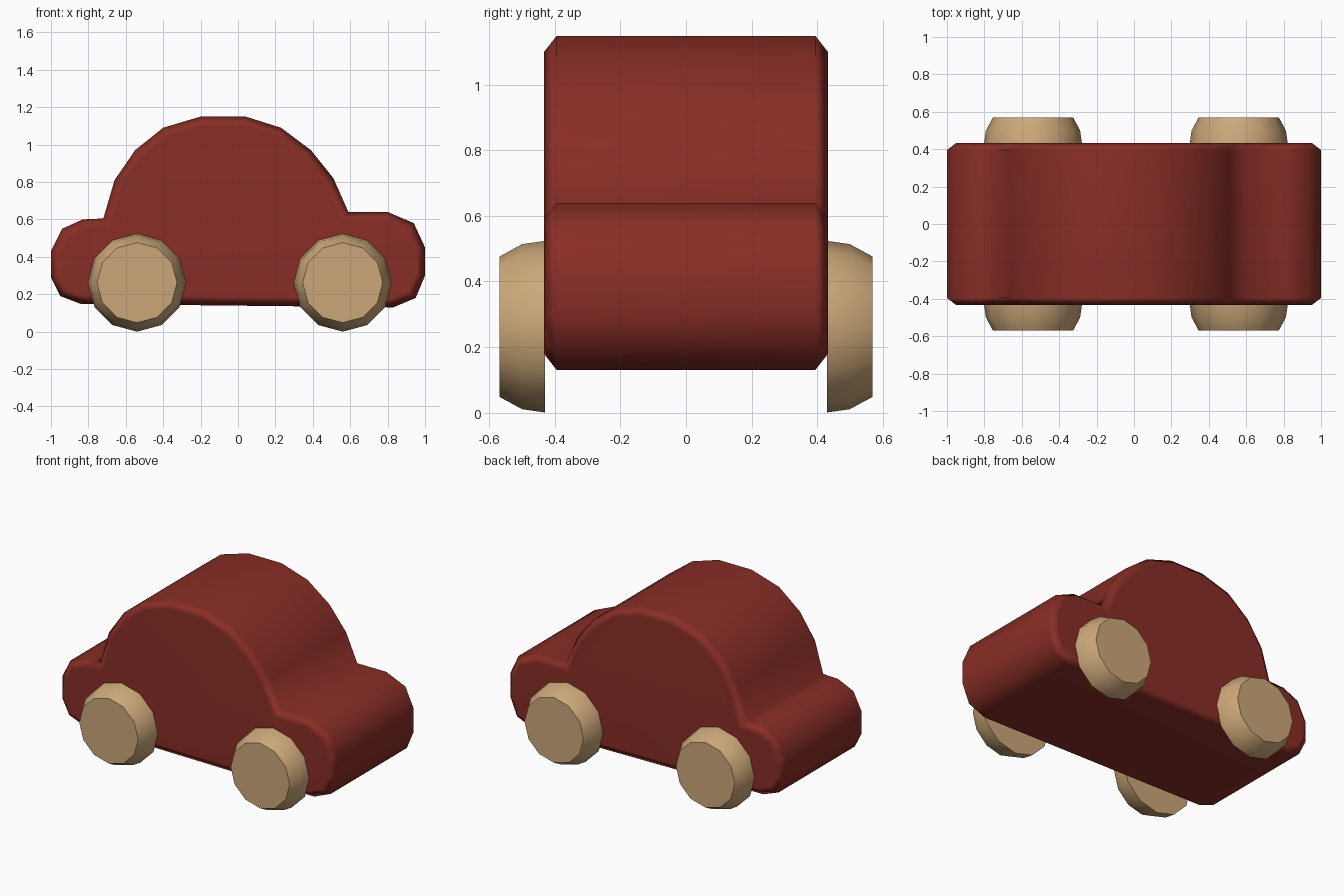
import bpy, bmesh, math

if "Cube" in bpy.data.objects:
    bpy.data.objects.remove(bpy.data.objects["Cube"])


def material(name, rgb):
    m = bpy.data.materials.new(name)
    m.diffuse_color = (*rgb, 1)
    m.use_nodes = True
    m.node_tree.nodes["Principled BSDF"].inputs["Base Color"].default_value = m.diffuse_color
    return m


RED = material("dark red paint", (0.25, 0.027, 0.019))
WOOD = material("light wood", (0.60, 0.39, 0.19))


def finish(bm, name, mat, angle):
    bmesh.ops.recalc_face_normals(bm, faces=bm.faces)
    me = bpy.data.meshes.new(name)
    bm.to_mesh(me)
    bm.free()
    ob = bpy.data.objects.new(name, me)
    bpy.context.collection.objects.link(ob)
    me.materials.append(mat)
    bpy.ops.object.select_all(action='DESELECT')
    ob.select_set(True)
    bpy.context.view_layer.objects.active = ob
    bpy.ops.object.shade_smooth_by_angle(angle=math.radians(angle))
    return ob


# Car body: side profile swept across the width, with chamfered side rims
PROFILE = [(-0.20, 1.15), (0.04, 1.15), (0.23, 1.09), (0.39, 0.97), (0.51, 0.82),
           (0.59, 0.64), (0.80, 0.64), (0.94, 0.58), (1.0, 0.45), (1.0, 0.30),
           (0.95, 0.18), (0.83, 0.13), (-0.84, 0.148), (-0.95, 0.19), (-1.0, 0.29),
           (-1.0, 0.43), (-0.94, 0.55), (-0.83, 0.60), (-0.72, 0.605),
           (-0.66, 0.81), (-0.55, 0.97), (-0.40, 1.09)]
IN_Y, OUT_Y, RIM = 0.395, 0.434, 0.05

bm = bmesh.new()
sides = [[bm.verts.new((x, y, z)) for x, z in PROFILE] for y in (-IN_Y, IN_Y)]
caps = [bm.faces.new(s) for s in sides]
n = len(PROFILE)
for i in range(n):
    j = (i + 1) % n
    bm.faces.new((sides[0][i], sides[0][j], sides[1][j], sides[1][i]))
bmesh.ops.recalc_face_normals(bm, faces=bm.faces)
bmesh.ops.inset_region(bm, faces=caps, thickness=RIM, use_even_offset=True)
for f in caps:
    for v in f.verts:
        v.co.y = math.copysign(OUT_Y, v.co.y)
body = finish(bm, "car_body", RED, 70)
wn = body.modifiers.new("flat side shading", 'WEIGHTED_NORMAL')
wn.keep_sharp = True

# Wheels: twelve-sided discs that round in towards a flat outer face
WHEEL_RINGS = [(0.43, 0.262), (0.50, 0.252), (0.57, 0.214)]


def wheel(name, cx, side):
    bm = bmesh.new()
    rings = []
    for y, r in WHEEL_RINGS:
        rings.append([bm.verts.new((cx + r * math.sin(math.tau * k / 12), side * y,
                                    0.267 + r * math.cos(math.tau * k / 12)))
                      for k in range(12)])
    for a, b in zip(rings, rings[1:]):
        for k in range(12):
            m = (k + 1) % 12
            bm.faces.new((a[k], a[m], b[m], b[k]))
    bm.faces.new(rings[0])
    bm.faces.new(rings[-1])
    bmesh.ops.translate(bm, verts=bm.verts, vec=(0, 0, -0.005))
    finish(bm, name, WOOD, 45)


for end, cx in (("rear", -0.54), ("front", 0.56)):
    for label, side in (("right", -1), ("left", 1)):
        wheel(f"{end}_{label}_wheel", cx, side)
